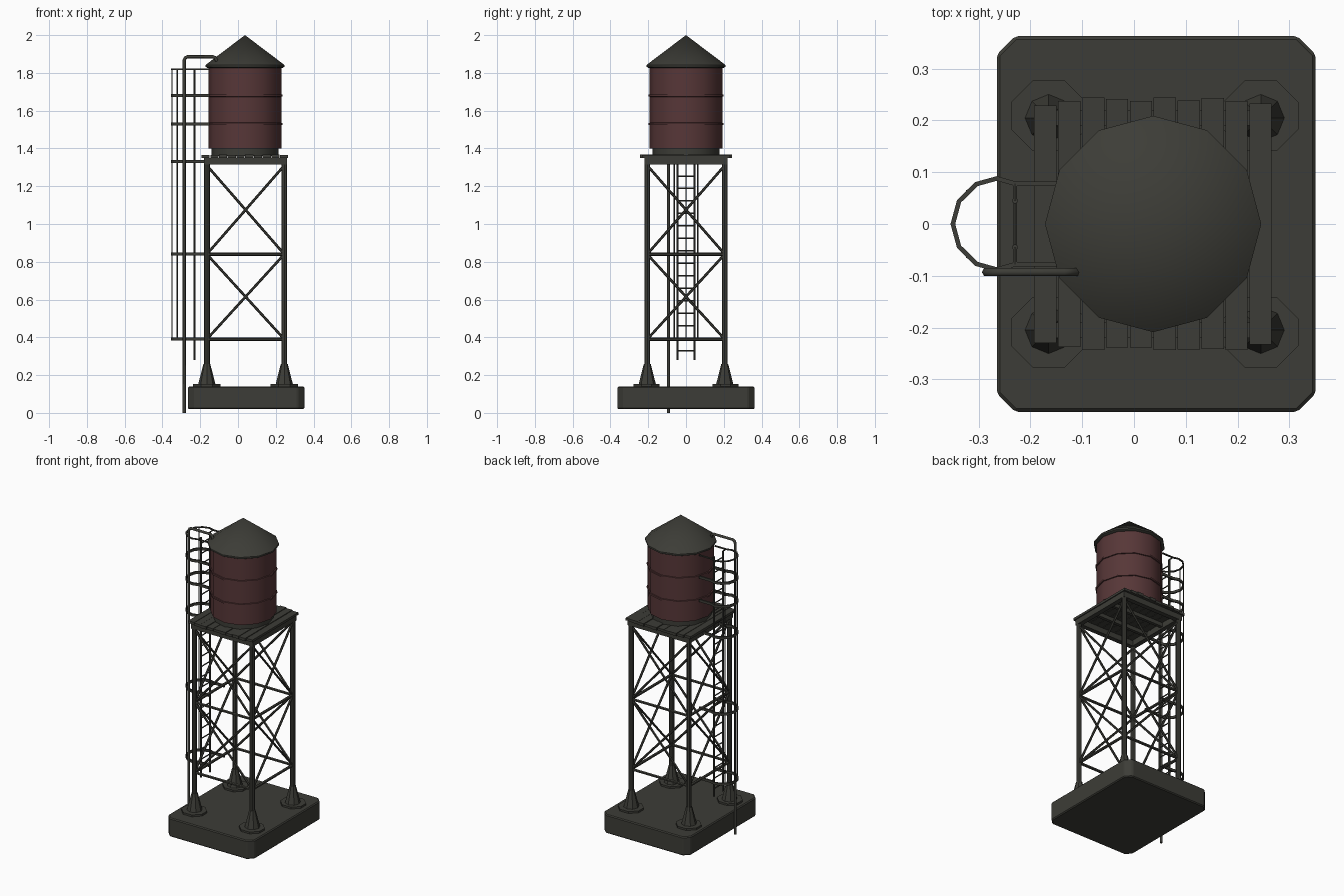
import bpy, bmesh, math, random
from mathutils import Vector

random.seed(4)
cube = bpy.data.objects.get("Cube")
if cube:
    bpy.data.objects.remove(cube, do_unlink=True)


def material(name, rgb):
    m = bpy.data.materials.new(name)
    m.use_nodes = True
    m.diffuse_color = (*rgb, 1)
    m.node_tree.nodes["Principled BSDF"].inputs["Base Color"].default_value = (*rgb, 1)
    return m


GREY = material("dark_grey", (0.046, 0.046, 0.038))
RED = material("dull_red", (0.095, 0.038, 0.039))
CX = 0.04    # tower axis
HALF = 0.205  # leg spacing from the axis


def finish(name, bm, mat, smooth=False):
    bmesh.ops.recalc_face_normals(bm, faces=bm.faces)
    me = bpy.data.meshes.new(name)
    bm.to_mesh(me)
    bm.free()
    me.materials.append(mat)
    ob = bpy.data.objects.new(name, me)
    bpy.context.collection.objects.link(ob)
    if smooth:
        bpy.ops.object.select_all(action='DESELECT')
        ob.select_set(True)
        bpy.context.view_layer.objects.active = ob
        bpy.ops.object.shade_smooth_by_angle(angle=math.radians(35))
    return ob


def prism(bm, pts, z0, z1):
    """Extrude a flat outline between two heights."""
    f = bm.faces.new([bm.verts.new((x, y, z0)) for x, y in pts])
    g = bmesh.ops.extrude_face_region(bm, geom=[f])["geom"]
    bmesh.ops.translate(bm, verts=[v for v in g if isinstance(v, bmesh.types.BMVert)],
                        vec=(0, 0, z1 - z0))


def chamfered(cx, cy, hx, hy, c):
    pts = [(hx, c - hy), (hx, hy - c), (hx - c, hy), (c - hx, hy),
           (-hx, hy - c), (-hx, c - hy), (c - hx, -hy), (hx - c, -hy)]
    return [(cx + x, cy + y) for x, y in pts]


def box(bm, x0, x1, y0, y1, z0, z1):
    prism(bm, [(x0, y0), (x1, y0), (x1, y1), (x0, y1)], z0, z1)


def rod(bm, a, b, r, sides=6):
    """Round bar between two points."""
    a, b = Vector(a), Vector(b)
    d = b - a
    m = d.to_track_quat('Z', 'Y').to_matrix().to_4x4()
    m.translation = (a + b) / 2
    bmesh.ops.create_cone(bm, cap_ends=True, segments=sides, radius1=r, radius2=r,
                          depth=d.length, matrix=m)


def lathe(name, profile, mat, sides=12, cx=0.037):
    """Turn a radius/height profile about the tank axis."""
    bm = bmesh.new()
    vs = [bm.verts.new((r, 0, z)) for r, z in profile]
    es = [bm.edges.new(p) for p in zip(vs, vs[1:])]
    bmesh.ops.spin(bm, geom=vs + es, cent=(0, 0, 0), axis=(0, 0, 1),
                   angle=math.tau, steps=sides)
    bmesh.ops.remove_doubles(bm, verts=bm.verts, dist=0.0005)
    bmesh.ops.translate(bm, verts=bm.verts, vec=(cx, 0, 0))
    return finish(name, bm, mat, True)


def strip(bm, path, width, height):
    """Flat bar following a level path of points."""
    n = len(path)
    rings = []
    for i, p in enumerate(path):
        t = (path[min(i + 1, n - 1)] - path[max(i - 1, 0)]).normalized()
        side = Vector((-t.y, t.x, 0)) * width / 2
        up = Vector((0, 0, height / 2))
        rings.append([bm.verts.new(p + s) for s in (side + up, side - up, -side - up, up - side)])
    for a, b in zip(rings, rings[1:]):
        for k in range(4):
            bm.faces.new((a[k], a[k - 1], b[k - 1], b[k]))
    bm.faces.new(rings[0])
    bm.faces.new(rings[-1])


# Concrete base with cut corners
bm = bmesh.new()
prism(bm, chamfered(0.043, 0, 0.308, 0.363, 0.035), 0.02, 0.14)
base = finish("base_slab", bm, GREY)
bev = base.modifiers.new("edge", 'BEVEL')
bev.width, bev.segments = 0.006, 1

# Legs, foot plates and tapered sockets
corners = [(CX + sx * HALF, sy * HALF) for sx, sy in ((-1, -1), (1, -1), (1, 1), (-1, 1))]
legs, plates, sockets = bmesh.new(), bmesh.new(), bmesh.new()
for x, y in corners:
    rod(legs, (x, y, 0.14), (x, y, 1.33), 0.0155, 8)
    prism(plates, chamfered(x, y * 1.02, 0.073, 0.068, 0.042), 0.138, 0.152)
    new = bmesh.ops.create_cone(sockets, cap_ends=True, segments=8, radius1=0.046,
                                radius2=0.018, depth=0.11)["verts"]
    bmesh.ops.translate(sockets, verts=new, vec=(x, y, 0.205))
finish("legs", legs, GREY, True)
finish("foot_plates", plates, GREY)
finish("leg_sockets", sockets, GREY)

# Horizontal ties and crossed braces on all four sides
ties, braces = bmesh.new(), bmesh.new()
for i, (x, y) in enumerate(corners):
    u, v = corners[i - 1]
    for z in (0.39, 0.84):
        rod(ties, (x, y, z), (u, v, z), 0.009)
    for z0, z1 in ((0.39, 0.84), (0.84, 1.31)):
        rod(braces, (x, y, z0), (u, v, z1), 0.007)
        rod(braces, (u, v, z0), (x, y, z1), 0.007)
finish("tie_bars", ties, GREY)
finish("cross_braces", braces, GREY)

# Platform frame, joists and planks of uneven length
bm = bmesh.new()
for s in (-1, 1):
    x, y = CX + s * 0.205, s * 0.205
    box(bm, x - 0.015, x + 0.015, -0.22, 0.22, 1.315, 1.35)
    box(bm, CX - 0.19, CX + 0.19, y - 0.015, y + 0.015, 1.315, 1.35)
for y in (-0.07, 0.07):
    box(bm, CX - 0.19, CX + 0.19, y - 0.01, y + 0.01, 1.325, 1.35)
finish("platform_frame", bm, GREY)

bm = bmesh.new()
step = 0.0462
for i in range(10):
    x = -0.193 + i * step
    end = 0.232 if i in (0, 9) else 0.241
    box(bm, x, x + step - 0.003, -end - random.uniform(-0.004, 0.003),
        end + random.uniform(-0.004, 0.005), 1.35, 1.366 + random.uniform(-0.002, 0.003))
finish("platform_planks", bm, GREY)

# Tank, its plinth, hoops and conical roof
lathe("tank_plinth", [(0, 1.36), (0.178, 1.36), (0.178, 1.402), (0, 1.402)], GREY)
lathe("tank_body", [(0, 1.4), (0.193, 1.4), (0.193, 1.838), (0, 1.838)], RED)
for z in (1.53, 1.68):
    lathe("tank_hoop", [(0.19, z - 0.007), (0.199, z - 0.005),
                        (0.199, z + 0.005), (0.19, z + 0.007)], RED)
lathe("tank_roof", [(0, 1.825), (0.196, 1.825), (0.209, 1.832), (0.209, 1.842), (0, 2.0)], GREY)

# Ladder
bm = bmesh.new()
for y in (-0.045, 0.045):
    rod(bm, (-0.23, y, 0.28), (-0.23, y, 1.82), 0.006)
for i in range(23):
    z = 0.33 + i * 0.066
    rod(bm, (-0.23, -0.045, z), (-0.23, 0.045, z), 0.004)
finish("ladder", bm, GREY)

# Safety cage: hoops reaching back to the tower, and upright bars
half = [(-0.15, 0.078), (-0.23, 0.078), (-0.265, 0.088), (-0.305, 0.077), (-0.338, 0.044)]
outline = half + [(-0.35, 0)] + [(x, -y) for x, y in reversed(half)]
bm = bmesh.new()
for z in (0.39, 0.84, 1.33, 1.53, 1.68, 1.82):
    strip(bm, [Vector((x, y, z)) for x, y in outline], 0.009, 0.007 if z > 1.8 else 0.016)
    for s in (-1, 1):
        rod(bm, (-0.23, s * 0.078, z), (-0.23, s * 0.045, z), 0.004)
finish("cage_hoops", bm, GREY)
bm = bmesh.new()
for x, y in ((-0.35, 0), (-0.322, 0.063), (-0.322, -0.063)):
    rod(bm, (x, y, 0.385), (x, y, 1.823), 0.0035)
finish("cage_bars", bm, GREY)

# Fill pipe bent over into the roof
cu = bpy.data.curves.new("fill_pipe", 'CURVE')
cu.dimensions = '3D'
cu.bevel_depth, cu.bevel_resolution = 0.009, 1
cu.use_fill_caps = True
path = [(-0.285, 0), (-0.285, 1.865), (-0.279, 1.88), (-0.265, 1.886),
        (-0.135, 1.886), (-0.12, 1.88), (-0.108, 1.85)]
sp = cu.splines.new('POLY')
sp.points.add(len(path) - 1)
for p, (x, z) in zip(sp.points, path):
    p.co = (x, -0.093, z, 1)
cu.materials.append(GREY)
bpy.context.collection.objects.link(bpy.data.objects.new("fill_pipe", cu))
